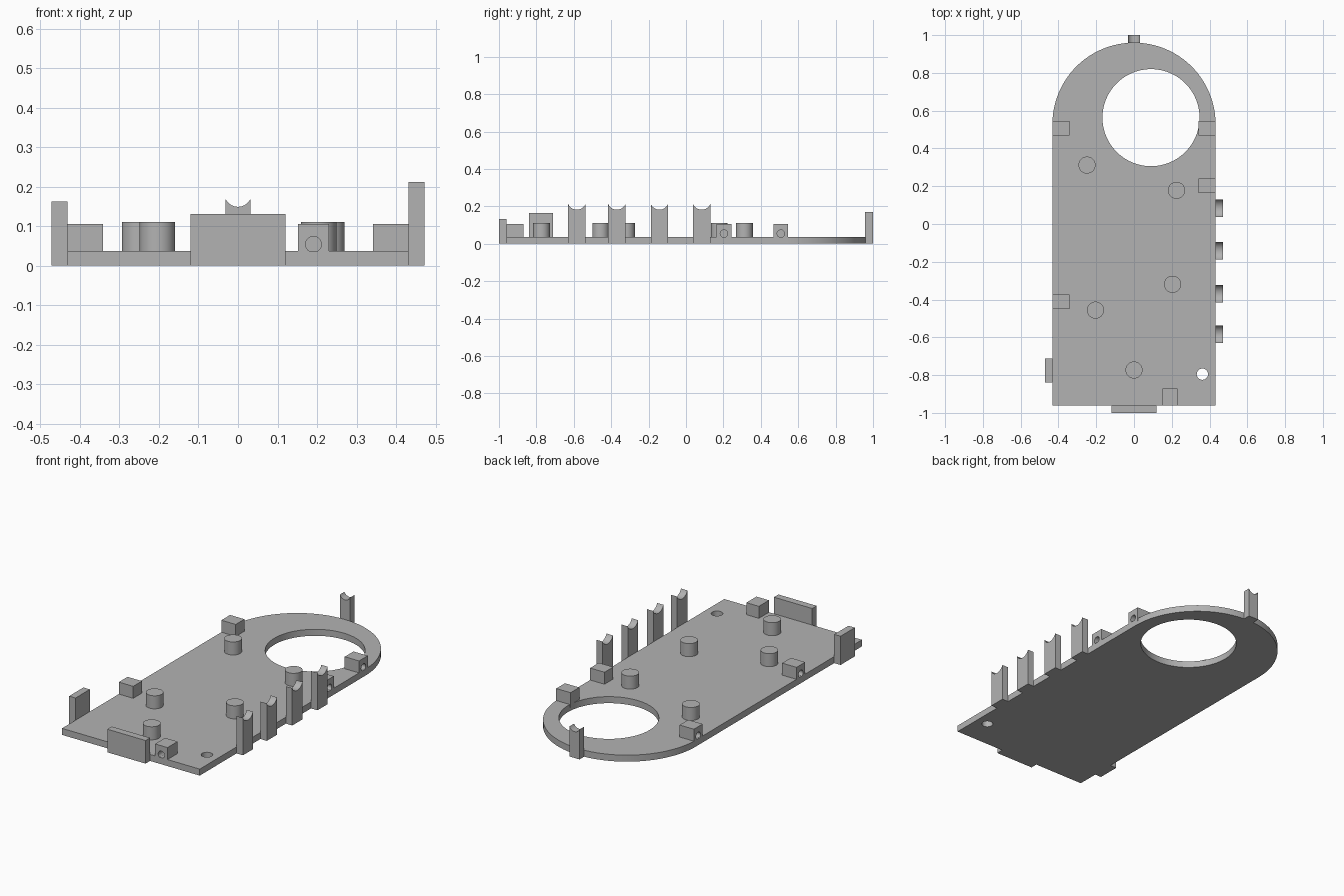
import bpy, bmesh, math
from mathutils import Matrix, Vector

cube = bpy.data.objects.get("Cube")
if cube:
    bpy.data.objects.remove(cube, do_unlink=True)

grey = bpy.data.materials.new("plain grey")
grey.use_nodes = True
COLOUR = (0.45, 0.45, 0.45, 1)
grey.diffuse_color = COLOUR
grey.node_tree.nodes["Principled BSDF"].inputs["Base Color"].default_value = COLOUR

HALF_W, END, PLATE_T, OUT = 0.432, 0.96, 0.037, 0.472


def finish(bm, name):
    bmesh.ops.recalc_face_normals(bm, faces=bm.faces)
    mesh = bpy.data.meshes.new(name)
    bm.to_mesh(mesh)
    bm.free()
    mesh.materials.append(grey)
    obj = bpy.data.objects.new(name, mesh)
    bpy.context.collection.objects.link(obj)
    return obj


def prism(name, points, push):
    """Closed outline of 3D points, extruded along the push vector."""
    bm = bmesh.new()
    face = bm.faces.new([bm.verts.new(p) for p in points])
    side = bmesh.ops.extrude_face_region(bm, geom=[face])["geom"]
    moved = [g for g in side if isinstance(g, bmesh.types.BMVert)]
    bmesh.ops.translate(bm, verts=moved, vec=push)
    return finish(bm, name)


def box(name, x0, x1, y0, y1, z0, z1):
    return prism(name, [(x0, y0, z0), (x1, y0, z0), (x1, y1, z0), (x0, y1, z0)], (0, 0, z1 - z0))


def cylinder(name, centre, radius, depth, axis="Z", sides=48):
    bm = bmesh.new()
    turn = {"Z": Matrix(), "X": Matrix.Rotation(math.pi / 2, 4, "Y"),
            "Y": Matrix.Rotation(math.pi / 2, 4, "X")}[axis]
    bmesh.ops.create_cone(bm, cap_ends=True, segments=sides, radius1=radius, radius2=radius,
                          depth=depth, matrix=Matrix.Translation(Vector(centre)) @ turn)
    return finish(bm, name)


def select(obj):
    bpy.ops.object.select_all(action="DESELECT")
    obj.select_set(True)
    bpy.context.view_layer.objects.active = obj


def smooth(obj):
    select(obj)
    bpy.ops.object.shade_smooth_by_angle(angle=math.radians(30))


def cut(obj, cutter):
    mod = obj.modifiers.new("hole", "BOOLEAN")
    mod.operation, mod.solver, mod.object = "DIFFERENCE", "EXACT", cutter
    select(obj)
    bpy.ops.object.modifier_apply(modifier=mod.name)
    bpy.data.objects.remove(cutter, do_unlink=True)


def notched_post(name, half, height, dip, place, push):
    """Post whose top is scooped by a circular arc; place maps (across, up) to 3D."""
    r = (half * half + dip * dip) / (2 * dip)
    span = math.asin(half / r)
    arc = [(r * math.sin(a), height - dip + r * (1 - math.cos(a)))
           for a in (span * (1 - i / 8) for i in range(17))]
    smooth(prism(name, [place(u, v) for u, v in [(-half, 0), (half, 0)] + arc], push))


# Base plate: straight front, rounded back, large and small holes
arc_y = END - HALF_W
outline = [(-HALF_W, -END, 0), (HALF_W, -END, 0)]
outline += [(HALF_W * math.cos(math.pi * i / 64), arc_y + HALF_W * math.sin(math.pi * i / 64), 0)
            for i in range(65)]
plate = prism("base_plate", outline, (0, 0, PLATE_T))
cut(plate, cylinder("large_hole", (0.09, 0.563, 0), 0.257, 0.3, sides=96))
cut(plate, cylinder("small_hole", (0.362, -0.795, 0), 0.03, 0.3, sides=32))
smooth(plate)

# Round standoffs
pegs = [(-0.249, 0.312), (0.225, 0.178), (0.204, -0.319), (-0.204, -0.456), (0, -0.773)]
for i, (x, y) in enumerate(pegs):
    smooth(cylinder(f"standoff_{i + 1}", (x, y, 0.07), 0.045, 0.082))

# Screw blocks on the rim, each with a blind hole in its outer face
HOLE_Z, HOLE_R, DEEP, TOP = 0.054, 0.02, 0.09, 0.105
for name, side, y in [("back_right_block", -1, 0.507), ("back_left_block", 1, 0.507),
                      ("left_block", 1, 0.203), ("right_block", -1, -0.412)]:
    inner, outer = sorted((side * (HALF_W - DEEP), side * HALF_W))
    block = box(name, inner, outer, y - 0.039, y + 0.039, 0.02, TOP)
    cut(block, cylinder("bore", (side * HALF_W, y, HOLE_Z), HOLE_R, 0.13, "X", 32))
    smooth(block)
block = box("front_block", 0.152, 0.23, -END, DEEP - END, 0.02, TOP)
cut(block, cylinder("bore", (0.191, -END, HOLE_Z), HOLE_R, 0.13, "Y", 32))
smooth(block)

# Flat tabs outside the rim
box("front_tab", -0.12, 0.12, -1, -END, 0, 0.131)
box("right_tab", -OUT, -HALF_W, -0.839, -0.711, 0, 0.163)

# Scooped cable posts along the left side and at the back tip
for i, y in enumerate([-0.584, -0.37, -0.142, 0.084]):
    notched_post(f"left_post_{i + 1}", 0.046, 0.212, 0.03,
                 lambda u, v: (HALF_W, y + u, v), (OUT - HALF_W, 0, 0))
notched_post("back_post", 0.032, 0.17, 0.021, lambda u, v: (u, END - 0.002, v), (0, 0.042, 0))
